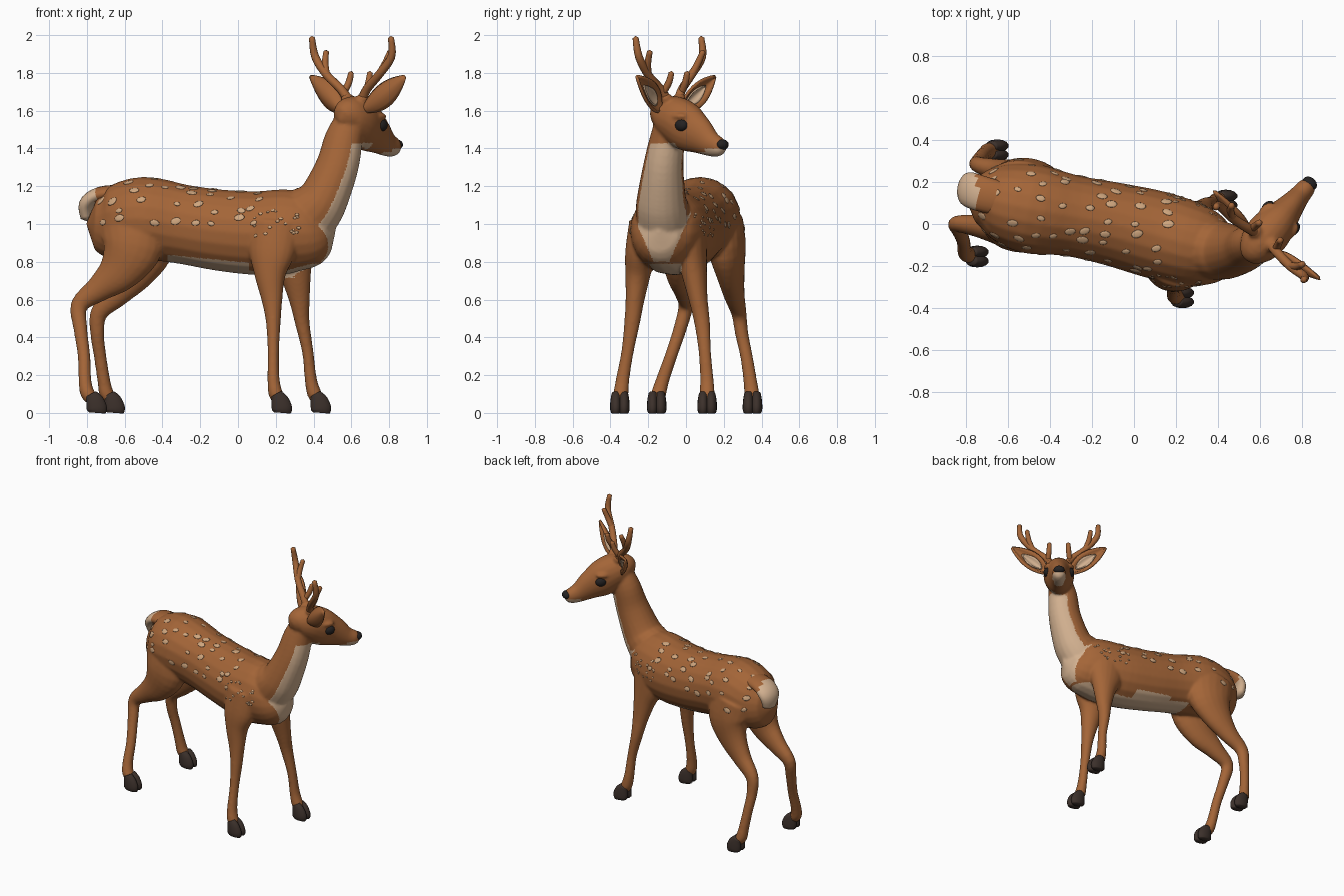
import bpy
import bmesh
import math
import random
from mathutils import Vector, Matrix
from mathutils.bvhtree import BVHTree

if bpy.data.objects.get("Cube"):
    bpy.data.objects.remove(bpy.data.objects["Cube"], do_unlink=True)
random.seed(4)


def material(name, colour):
    mat = bpy.data.materials.new(name)
    mat.use_nodes = True
    mat.diffuse_color = (*colour, 1)
    mat.node_tree.nodes["Principled BSDF"].inputs["Base Color"].default_value = (*colour, 1)
    return mat


COAT = material("coat_brown", (0.37, 0.13, 0.039))
CREAM = material("cream_fur", (0.65, 0.44, 0.28))
SPOT = material("spot_tan", (0.62, 0.38, 0.21))
HOOF = material("hoof_dark", (0.045, 0.03, 0.024))
BLACK = material("eye_black", (0.018, 0.016, 0.016))

# Directions: across the trunk, and the turned head's right and forward
ACROSS = Vector((0.2, 0.98, 0))
RIGHT = Vector((0.77, -0.64, 0)).normalized()
FORWARD = Vector((-RIGHT.y, RIGHT.x, 0))
UP = Vector((0, 0, 1))
HEAD = Vector((0.62, -0.07, 0))


def on_head(r, f, z):
    return HEAD + RIGHT * r + FORWARD * f + UP * z


def smooth_path(stations, steps=4):
    """Catmull-Rom through stations of position plus two radii."""
    ends = [stations[0], *stations, stations[-1]]
    path = []
    for p0, p1, p2, p3 in zip(ends, ends[1:], ends[2:], ends[3:]):
        for k in range(steps):
            t = k / steps
            path.append([b + 0.5 * t * (c - a + t * (2*a - 5*b + 4*c - d + t * (3*(b - c) + d - a)))
                         for a, b, c, d in zip(p0, p1, p2, p3)])
    return path + [list(stations[-1])]


def loft(bm, stations, side, cap=0.5, sides=20):
    """Closed tube with elliptical rings."""
    path = smooth_path(stations)
    centres = [Vector(p[:3]) for p in path]
    rings = []
    for i, p in enumerate(path):
        tangent = (centres[min(i + 1, len(path) - 1)] - centres[max(i - 1, 0)]).normalized()
        u = (side - tangent * side.dot(tangent)).normalized()
        v = tangent.cross(u)
        angles = [math.tau * k / sides for k in range(sides)]
        rings.append([bm.verts.new(centres[i] + u * p[3] * math.cos(a) + v * p[4] * math.sin(a))
                      for a in angles])
    for low, high in zip(rings, rings[1:]):
        for k in range(sides):
            n = (k + 1) % sides
            bm.faces.new((low[k], low[n], high[n], high[k]))
    for i, j in ((0, 1), (-1, -2)):
        out = (centres[i] - centres[j]).normalized() * cap * min(path[i][3:])
        tip = bm.verts.new(centres[i] + out)
        for k in range(sides):
            bm.faces.new((rings[i][k], rings[i][(k + 1) % sides], tip))


def finish(bm, name, mats):
    bmesh.ops.recalc_face_normals(bm, faces=bm.faces)
    mesh = bpy.data.meshes.new(name)
    bm.to_mesh(mesh)
    bm.free()
    for m in mats:
        mesh.materials.append(m)
    obj = bpy.data.objects.new(name, mesh)
    bpy.context.collection.objects.link(obj)
    for p in mesh.polygons:
        p.use_smooth = True
    return obj


def ellipsoid(bm, centre, axes, radii, detail=3):
    """Sphere scaled along three given axes."""
    m = Matrix([a * r for a, r in zip(axes, radii)]).transposed().to_4x4()
    bmesh.ops.create_icosphere(bm, subdivisions=detail, radius=1,
                               matrix=Matrix.Translation(centre) @ m)


# Trunk, neck and head
bm = bmesh.new()
loft(bm, [(-.75, .12, 1.0, .11, .14), (-.66, .11, 1.0, .175, .195), (-.5, .075, 1.03, .215, .22),
          (-.3, .04, 1.0, .195, .21), (-.1, 0, .968, .2, .215), (.1, -.05, .952, .21, .222),
          (.28, -.1, .96, .2, .222), (.4, -.13, .95, .16, .18), (.47, -.14, .96, .1, .11)], ACROSS)
loft(bm, [(.3, -.11, .98, .15, .18), (.4, -.125, 1.07, .142, .155), (.455, -.13, 1.14, .13, .132),
          (.525, -.12, 1.305, .107, .114), (.56, -.1, 1.45, .092, .102), (.6, -.09, 1.56, .07, .08)], ACROSS)
skull = [(-.11, 1.555, .05, .06), (-.06, 1.57, .09, .1), (.02, 1.555, .106, .122),
         (.1, 1.51, .095, .127), (.18, 1.47, .07, .102), (.26, 1.425, .052, .069),
         (.32, 1.407, .045, .052), (.345, 1.4, .032, .036)]
loft(bm, [(*on_head(0, f, z), a, b) for f, z, a, b in skull], RIGHT)
for s in (-1, 1):
    # Brow and antler stump
    ellipsoid(bm, on_head(.072 * s, .11, 1.57), (RIGHT, FORWARD, UP), (.034, .05, .02))
    ellipsoid(bm, on_head(.055 * s, 0, 1.665), (RIGHT, FORWARD, UP), (.034, .034, .03))

# Legs: a path for each, with shared thicknesses for the front and hind pairs
FRONT = [(.09, .14), (.08, .125), (.066, .084), (.05, .056), (.042, .039),
         (.033, .03), (.036, .032), (.04, .038), (.032, .03)]
HIND = [(.11, .18), (.1, .165), (.075, .115), (.055, .07), (.04, .047),
        (.035, .037), (.033, .033), (.036, .034), (.04, .038), (.032, .03)]
legs = {
    "front_right": (FRONT, [(.2, -.21, 1.0), (.18, -.24, .85), (.17, -.255, .73), (.18, -.27, .6),
                            (.187, -.285, .48), (.187, -.31, .32), (.188, -.335, .18),
                            (.2, -.345, .1), (.225, -.35, .06)]),
    "front_left": (FRONT, [(.26, .02, 1.0), (.28, .03, .85), (.305, .045, .73), (.325, .065, .6),
                           (.34, .085, .48), (.37, .1, .32), (.385, .11, .18),
                           (.405, .112, .1), (.432, .112, .06)]),
    "hind_right": (HIND, [(-.56, 0, 1.02), (-.56, -.035, .88), (-.63, -.03, .75), (-.74, -.01, .655),
                          (-.84, 0, .57), (-.835, -.03, .45), (-.815, -.08, .3), (-.81, -.125, .17),
                          (-.795, -.145, .1), (-.755, -.155, .06)]),
    "hind_left": (HIND, [(-.52, .19, 1.02), (-.5, .215, .88), (-.55, .235, .75), (-.64, .255, .63),
                         (-.735, .28, .53), (-.745, .295, .42), (-.73, .32, .3), (-.71, .34, .17),
                         (-.695, .348, .1), (-.66, .352, .06)]),
}
for name, (radii, path) in legs.items():
    loft(bm, [(*p, *r) for p, r in zip(path, radii)], ACROSS)
    # Cloven hoof
    hoof = bmesh.new()
    x, y, _ = path[-1]
    for s in (-.022, .022):
        loft(hoof, [(x - .022, y + s * .9, .1, .024, .03), (x - .004, y + s, .065, .028, .048),
                    (x + .008, y + s, .022, .03, .055), (x + .008, y + s, 0, .024, .046)],
             Vector((0, 1, 0)), cap=0, sides=14)
    finish(hoof, name + "_hoof", [HOOF])

# Fuse the flesh into one skin
body = finish(bm, "body", [COAT, CREAM])
fuse = body.modifiers.new("fuse", 'REMESH')
fuse.mode = 'VOXEL'
fuse.voxel_size = 0.009
relax = body.modifiers.new("relax", 'SMOOTH')
relax.factor = 0.5
relax.iterations = 7
skin = bpy.data.meshes.new_from_object(body.evaluated_get(bpy.context.evaluated_depsgraph_get()))
body.modifiers.clear()
body.data = skin
skin.materials.clear()
for m in (COAT, CREAM):
    skin.materials.append(m)


def spine_y(x):
    return -.03 - .21 * x


def is_cream(c, n):
    f = (c - HEAD).dot(FORWARD)
    lateral = c.y - spine_y(c.x)
    flank = (-.37 < c.x < .06 and .7 < c.z < .835 - .1 * (c.x + .35)
             and -.19 < lateral < (.1 if c.x < -.22 else .19))
    brisket = .05 < c.x < .47 and .715 < c.z < .79 and abs(lateral) < .085 and n.z < -.3
    throat = (c.x > .4 and .8 < c.z < 1.43 and f < .07 and n.dot(Vector((.93, 0, -.37))) > .36
              and abs(c.y + .13) < .45 * (c.z - .71))
    chin = f > .2 and c.z < (1.397 if f > .255 else 1.38)
    return flank or brisket or throat or chin


for p in skin.polygons:
    p.use_smooth = True
    p.material_index = int(is_cream(p.center, p.normal))

# Dappled spots laid on the skin
probe = bmesh.new()
probe.from_mesh(skin)
tree = BVHTree.FromBMesh(probe)
spots = bmesh.new()


def add_spot(x, angle, height, size):
    centre = Vector((x, spine_y(x), height))
    ray = ACROSS * math.sin(angle) + UP * math.cos(angle)
    hit, normal, _, _ = tree.ray_cast(centre + ray * .5, -ray)
    if hit is None:
        return
    slant = Vector((1, random.uniform(-.4, .4), random.uniform(-.4, .4)))
    u = (slant - normal * normal.dot(slant)).normalized()
    ellipsoid(spots, hit, (u, normal.cross(u), normal), (size * 1.35, size * .9, .004), 2)


for degrees in (13, 38, 62, 86):
    for side in (-1, 1):
        for k in range(8):
            x = -.67 + k * .115 + random.uniform(-.04, .04)
            add_spot(x, side * math.radians(degrees + random.uniform(-10, 10)), 1.0,
                     random.uniform(.013, .022))
for side in (-1, 1):
    for k in range(22):
        add_spot(random.uniform(.12, .36), side * math.radians(random.uniform(62, 102)), .98,
                 random.uniform(.005, .009))
probe.free()
finish(spots, "coat_spots", [SPOT])

# Tail, brown at the root and pale behind
bm = bmesh.new()
loft(bm, [(-.6, .11, 1.165, .08, .045), (-.73, .145, 1.155, .085, .042),
          (-.798, .17, 1.105, .08, .042), (-.8, .175, 1.03, .052, .032)], ACROSS)
for face in bm.faces:
    face.material_index = int(face.calc_center_median().x < -.75)
finish(bm, "tail", [COAT, CREAM])


def ear_leaf(name, s, mat, scale, middle, lift, thickness):
    """Cupped leaf from the skull to the ear tip."""
    bm = bmesh.new()
    base, tip = on_head(.075 * s, -.02, 1.6), on_head(.325 * s, .025, 1.78)
    axis = tip - base
    wide = axis.cross(FORWARD).normalized()
    rows = []
    for i in range(13):
        t = middle + (i / 12 - .5) * scale
        half = scale * (.058 * math.sin(math.pi * (i / 12) ** .85) ** .9 + .004)
        rows.append([bm.verts.new(base + axis * t + wide * half * v / 4
                                  + FORWARD * (lift + half * .7 * (v * v / 16 - .5)))
                     for v in range(-4, 5)])
    for a, b in zip(rows, rows[1:]):
        for k in range(8):
            bm.faces.new((a[k], a[k + 1], b[k + 1], b[k]))
    ear = finish(bm, name, [mat])
    shell = ear.modifiers.new("thickness", 'SOLIDIFY')
    shell.thickness = thickness
    shell.offset = 0


# Paired head parts
for s, label in ((-1, "left"), (1, "right")):
    ear_leaf(label + "_ear", s, COAT, 1, .5, 0, .016)
    ear_leaf(label + "_ear_lining", s, CREAM, .55, .45, .002, .008)
    eye = bmesh.new()
    ellipsoid(eye, on_head(.08 * s, .125, 1.523), (RIGHT, FORWARD, UP), (.026, .038, .032))
    finish(eye, label + "_eye", [BLACK])
    antler = bmesh.new()
    beam = [(.05, 0, 1.66, .026), (.09, -.01, 1.715, .023), (.18, -.02, 1.79, .022),
            (.262, -.015, 1.885, .021), (.272, -.03, 1.985, .016)]
    branch = [(.18, -.02, 1.79, .019), (.207, .0, 1.85, .018), (.22, .025, 1.912, .015)]
    tine = [(.075, 0, 1.7, .018), (.068, .03, 1.75, .018), (.065, .045, 1.8, .015)]
    for part in (beam, branch, tine):
        loft(antler, [(*on_head(r * s, f, z), w, w) for r, f, z, w in part], FORWARD, cap=.7, sides=12)
    finish(antler, label + "_antler", [COAT])

# Nose
bm = bmesh.new()
ellipsoid(bm, on_head(0, .342, 1.42), (RIGHT, FORWARD, UP), (.038, .03, .028))
finish(bm, "nose", [BLACK])
